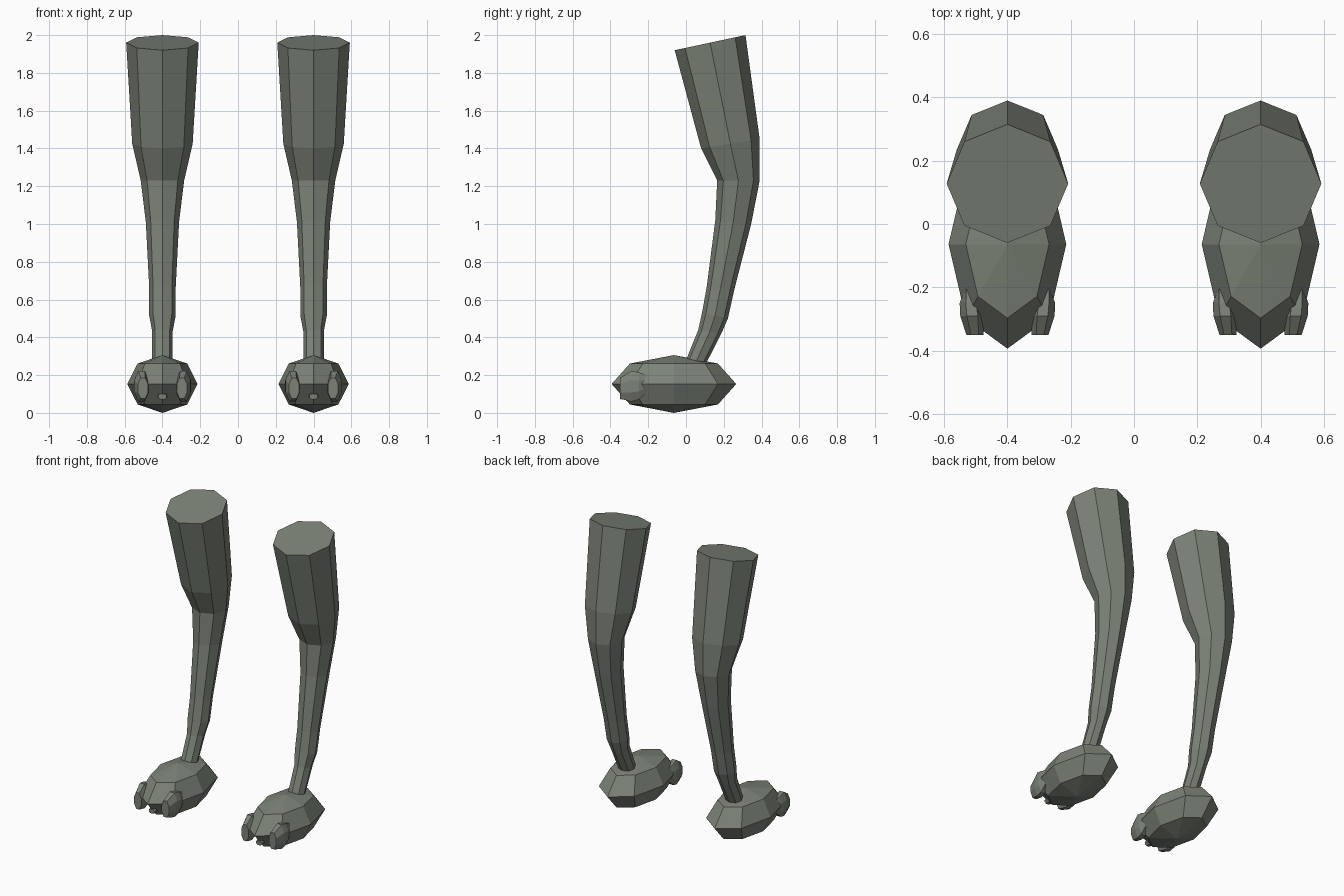
import bpy, bmesh, math
from mathutils import Matrix, Vector

if "Cube" in bpy.data.objects:
    bpy.data.objects.remove(bpy.data.objects["Cube"])

skin = bpy.data.materials.new("grey_green_skin")
skin.diffuse_color = (0.20, 0.225, 0.185, 1)
skin.use_nodes = True
skin.node_tree.nodes["Principled BSDF"].inputs["Base Color"].default_value = skin.diffuse_color


def finish(name, bm):
    bmesh.ops.recalc_face_normals(bm, faces=bm.faces)
    mesh = bpy.data.meshes.new(name)
    bm.to_mesh(mesh)
    bm.free()
    mesh.materials.append(skin)
    obj = bpy.data.objects.new(name, mesh)
    bpy.context.collection.objects.link(obj)


def loft(name, rings):
    """Join rings of points into a closed tube."""
    bm = bmesh.new()
    loops = [[bm.verts.new(p) for p in ring] for ring in rings]
    n = len(loops[0])
    for a, b in zip(loops, loops[1:]):
        for i in range(n):
            j = (i + 1) % n
            bm.faces.new((a[i], a[j], b[j], b[i]))
    bm.faces.new(loops[0])
    bm.faces.new(loops[-1])
    finish(name, bm)


def leg_ring(x, fy, fz, by, bz, half):
    """Tilted eight-sided ring from its front point, back point and half width."""
    front, back = Vector((x, fy, fz)), Vector((x, by, bz))
    mid, arm = (front + back) / 2, (back - front) / 2
    return [mid + arm * math.sin(t) + Vector((half * math.cos(t), 0, 0))
            for t in (k * math.pi / 4 for k in range(8))]


# front y, front z, back y, back z, half width
LEG = [
    (-0.06, 1.92, 0.315, 2.00, 0.192),
    (0.08, 1.40, 0.39, 1.45, 0.16),
    (0.165, 1.23, 0.39, 1.23, 0.115),
    (0.155, 1.02, 0.345, 1.00, 0.088),
    (0.11, 0.67, 0.255, 0.65, 0.07),
    (0.085, 0.53, 0.222, 0.50, 0.07),
    (0.065, 0.44, 0.187, 0.42, 0.054),
    (-0.02, 0.23, 0.08, 0.21, 0.054),
]

# y, sideways drift, half width, bottom z, top z
TOE = [
    (-0.35, 0.0, 0.027, 0.075, 0.185),
    (-0.29, 0.008, 0.038, 0.06, 0.222),
    (-0.25, 0.012, 0.036, 0.07, 0.215),
    (-0.205, 0.025, 0.006, 0.11, 0.20),
]


def toe_ring(x, side, y, drift, half, low, high):
    """Upright six-sided ring, pointed at top and bottom."""
    cx, h = x + side * drift, high - low
    shape = [(-0.45, 0), (0.45, 0), (1, 0.3), (1, 0.7), (0.45, 1), (-0.45, 1),
             (-1, 0.7), (-1, 0.3)]
    return [(cx + u * half, y, low + v * h) for u, v in shape]


for label, x in (("left", -0.4), ("right", 0.4)):
    # bent leg
    loft(label + "_leg", [leg_ring(x, *r) for r in LEG])

    # flattened faceted foot
    bm = bmesh.new()
    bmesh.ops.create_uvsphere(bm, u_segments=8, v_segments=4, radius=1)
    bm.transform(Matrix.Translation((x, -0.064, 0.153)) @ Matrix.Diagonal((0.186, 0.33, 0.153, 1)))
    finish(label + "_foot", bm)

    # outer and inner toes
    for place, side in (("a", -1), ("b", 1)):
        loft(f"{label}_toe_{place}",
             [toe_ring(x + side * 0.103, side, *r) for r in TOE])

    # middle toe tip, mostly buried in the foot
    loft(label + "_toe_middle",
         [toe_ring(x, 0, -0.347, 0, 0.022, 0.072, 0.10),
          toe_ring(x, 0, -0.25, 0, 0.03, 0.075, 0.16)])
